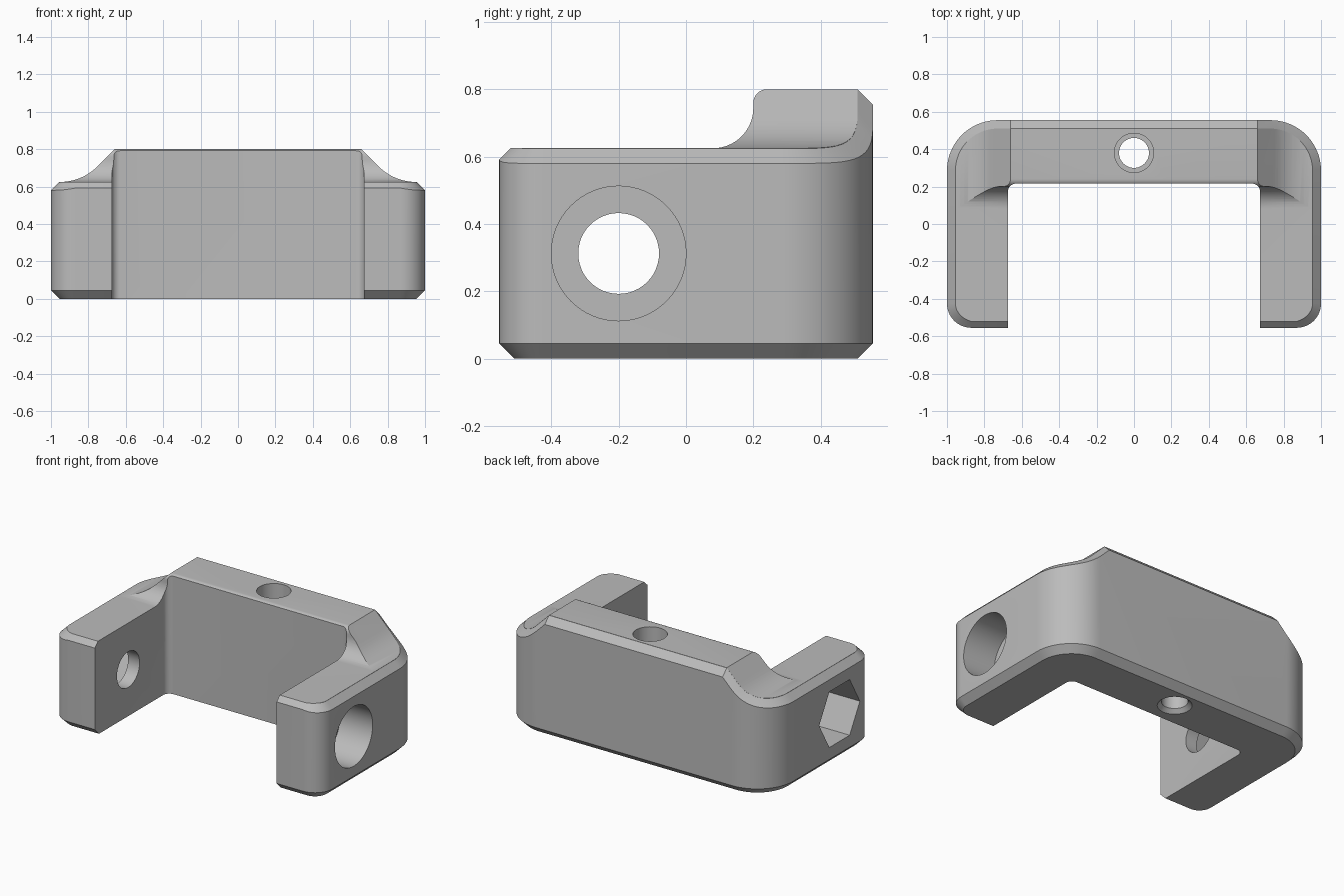
import bpy, bmesh, math
from mathutils import Vector

if "Cube" in bpy.data.objects:
    bpy.data.objects.remove(bpy.data.objects["Cube"], do_unlink=True)

LOW, HIGH, CH = 0.625, 0.8, 0.045      # arm top, rear wall top, chamfer
HALF_Y, INNER_X, INNER_Y = 0.555, 0.675, 0.216
BOLT_Y, BOLT_Z, SINK = -0.2, 0.3125, 0.24

grey = bpy.data.materials.new("plain_grey")
grey.use_nodes = True
grey.diffuse_color = (0.5, 0.5, 0.5, 1)
grey.node_tree.nodes["Principled BSDF"].inputs["Base Color"].default_value = (0.5, 0.5, 0.5, 1)


def loft(name, rings):
    """Closed solid through rings of equal point count."""
    bm = bmesh.new()
    rows = [[bm.verts.new(p) for p in ring] for ring in rings]
    n = len(rows[0])
    for a, b in zip(rows, rows[1:]):
        for i in range(n):
            j = (i + 1) % n
            bm.faces.new((a[i], a[j], b[j], b[i]))
    bm.faces.new(rows[0][::-1])
    bm.faces.new(rows[-1])
    bmesh.ops.recalc_face_normals(bm, faces=bm.faces)
    bmesh.ops.triangulate(bm, faces=[f for f in bm.faces if len(f.verts) == 4])
    mesh = bpy.data.meshes.new(name)
    bm.to_mesh(mesh)
    bm.free()
    mesh.materials.append(grey)
    obj = bpy.data.objects.new(name, mesh)
    bpy.context.collection.objects.link(obj)
    return obj


def arc(cx, cy, r, start, end, steps):
    angles = [math.radians(start + (end - start) * i / steps) for i in range(steps + 1)]
    return [(cx + r * math.cos(a), cy + r * math.sin(a)) for a in angles]


def circle(cx, cy, r, n):
    return arc(cx, cy, r, 0, 360, n)[:-1]


def combine(target, tool, operation):
    mod = target.modifiers.new("cut", 'BOOLEAN')
    mod.operation, mod.solver, mod.object = operation, 'EXACT', tool
    bpy.context.view_layer.objects.active = target
    bpy.ops.object.modifier_apply(modifier=mod.name)
    bpy.data.objects.remove(tool, do_unlink=True)


# Shoulder profile across the width: straight slope easing into the arm top
shoulder_r = 0.115 / math.tan(math.radians(22.5))
shoulder = [(0.66, HIGH)] + arc(0.95, LOW + shoulder_r, shoulder_r, 225, 270, 10)


def shoulder_height(x):
    x = abs(x)
    if x <= shoulder[0][0]:
        return HIGH
    for (x0, z0), (x1, z1) in zip(shoulder, shoulder[1:]):
        if x <= x1:
            return z0 + (z1 - z0) * (x - x0) / (x1 - x0)
    return LOW


# Outer plan outline with large rear and small front corners
def outline(inset):
    back, front = 0.27, 0.13
    bx, by, fx, fy = 1 - back, HALF_Y - back, 1 - front, front - HALF_Y
    rear_y = HALF_Y - inset
    return (arc(bx, by, back - inset, 0, 90, 20) + [(0.66, rear_y), (-0.66, rear_y)]
            + arc(-bx, by, back - inset, 90, 180, 20)
            + arc(-fx, fy, front - inset, 180, 270, 10)
            + arc(fx, fy, front - inset, 270, 360, 10))


# Body with chamfered bottom and a top chamfer that follows the shoulders
outer, inner = outline(0), outline(CH)
tops = [shoulder_height(x) for x, y in inner]
bracket = loft("bracket", [
    [(x, y, 0) for x, y in inner],
    [(x, y, CH) for x, y in outer],
    [(x, y, z - CH) for (x, y), z in zip(outer, tops)],
    [(x, y, z - 0.001) for (x, y), z in zip(inner, tops)],
    [(x, y, 1) for x, y in inner]])

# Trim the top with the shoulder profile and the front ramp profile
across = ([(-1.2, -0.2), (1.2, -0.2), (1.2, LOW)] + shoulder[::-1]
          + [(-x, z) for x, z in shoulder] + [(-1.2, LOW)])
combine(bracket, loft("shoulder_trim", [[(x, y, z) for x, z in across] for y in (-1, 1)]), 'INTERSECT')
along = ([(1, -0.2), (-1, -0.2), (-1, LOW)]
         + arc(0.08, LOW + 0.12, 0.12, 270, 360, 14)
         + arc(0.24, HIGH - 0.04, 0.04, 180, 90, 8) + [(1, HIGH)])
combine(bracket, loft("ramp_trim", [[(x, y, z) for y, z in along] for x in (-1.3, 1.3)]), 'INTERSECT')

# Opening between the arms, with filleted inner corners
r = 0.045
opening = ([(-INNER_X, -1), (INNER_X, -1)] + arc(INNER_X - r, INNER_Y - r, r, 0, 90, 8)
           + arc(r - INNER_X, INNER_Y - r, r, 90, 180, 8))
combine(bracket, loft("opening", [[(x, y, z) for x, y in opening] for z in (-0.5, 1.5)]), 'DIFFERENCE')


# Cross bolt hole, hexagonal nut pocket and round head pocket
def side_cut(name, radius, sides, x0, x1):
    section = circle(BOLT_Y, BOLT_Z, radius, sides)
    combine(bracket, loft(name, [[(x, y, z) for y, z in section] for x in (x0, x1)]), 'DIFFERENCE')


side_cut("bolt_hole", 0.12, 48, -1.2, 1.2)
side_cut("nut_pocket", 0.216, 6, -1.2, SINK - 1)
side_cut("head_pocket", 0.2, 64, 1 - SINK, 1.2)

# Vertical stepped hole in the rear wall
steps = [(-0.025, 0.13), (0.025, 0.08), (0.4, 0.08), (0.4, 0.105), (1, 0.105)]
combine(bracket, loft("rear_hole", [[(x, y, z) for x, y in circle(0, 0.38, rad, 48)]
                                    for z, rad in steps]), 'DIFFERENCE')

# Clean up flat regions and shade
bm = bmesh.new()
bm.from_mesh(bracket.data)
bmesh.ops.remove_doubles(bm, verts=bm.verts, dist=0.0002)
bmesh.ops.dissolve_limit(bm, angle_limit=math.radians(0.5), verts=bm.verts, edges=bm.edges)
bm.to_mesh(bracket.data)
bm.free()
bpy.ops.object.select_all(action='DESELECT')
bracket.select_set(True)
bpy.context.view_layer.objects.active = bracket
bpy.ops.object.shade_smooth_by_angle(angle=math.radians(25))
